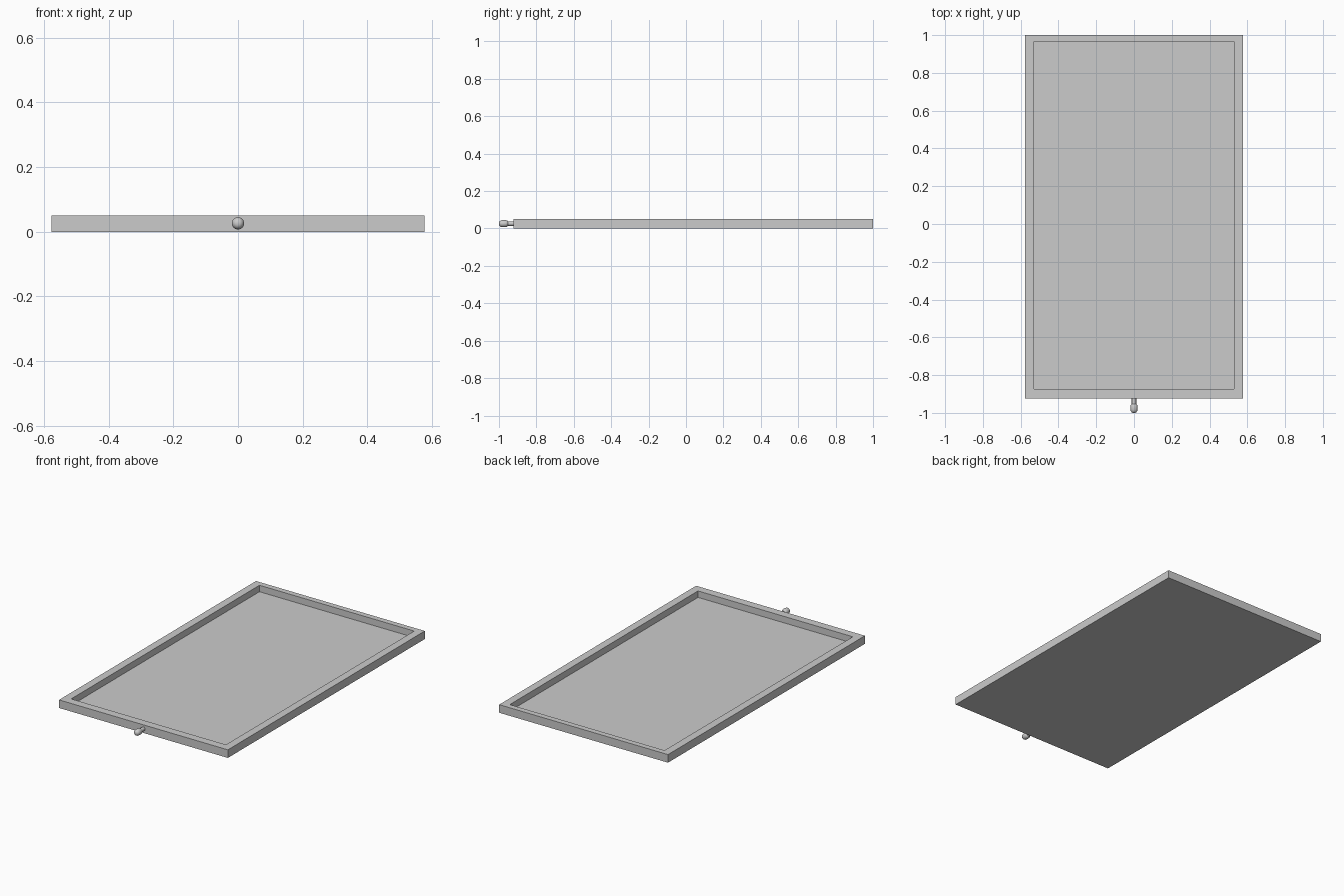
import bpy, bmesh, math

if "Cube" in bpy.data.objects:
    bpy.data.objects.remove(bpy.data.objects["Cube"])


def finish(name, bm):
    bmesh.ops.recalc_face_normals(bm, faces=bm.faces[:])
    mesh = bpy.data.meshes.new(name)
    bm.to_mesh(mesh)
    bm.free()
    obj = bpy.data.objects.new(name, mesh)
    bpy.context.collection.objects.link(obj)
    return obj


def rect(bm, x, y0, y1, z):
    return [bm.verts.new(p) for p in ((-x, y0, z), (x, y0, z), (x, y1, z), (-x, y1, z))]


def bridge(bm, a, b):
    n = len(a)
    for i in range(n):
        bm.faces.new((a[i], a[(i + 1) % n], b[(i + 1) % n], b[i]))


# Shallow tray: base, outer wall, rim, inner wall, recessed floor
FRONT = -0.923
bm = bmesh.new()
loops = [
    rect(bm, 0.577, FRONT, 1.0, 0.0),
    rect(bm, 0.577, FRONT, 1.0, 0.05),
    rect(bm, 0.529, -0.873, 0.965, 0.05),
    rect(bm, 0.529, -0.873, 0.965, 0.01),
]
for a, b in zip(loops, loops[1:]):
    bridge(bm, a, b)
bm.faces.new(loops[0])
bm.faces.new(loops[-1])
finish("tray", bm)

# Front knob: (radius, y) profile turned around the y axis
profile = [(0.012, FRONT + 0.004), (0.012, -0.952), (0.016, -0.956), (0.019, -0.964),
           (0.019, -0.982), (0.017, -0.991), (0.012, -0.997), (0.006, -1.0)]
SIDES = 24
bm = bmesh.new()
rings = []
for r, y in profile:
    angles = [2 * math.pi * i / SIDES for i in range(SIDES)]
    rings.append([bm.verts.new((r * math.cos(t), y, 0.026 + r * math.sin(t))) for t in angles])
for a, b in zip(rings, rings[1:]):
    bridge(bm, a, b)
bm.faces.new(rings[0])
bm.faces.new(rings[-1])
knob = finish("knob", bm)
bpy.context.view_layer.objects.active = knob
knob.select_set(True)
bpy.ops.object.shade_smooth_by_angle(angle=math.radians(40))
